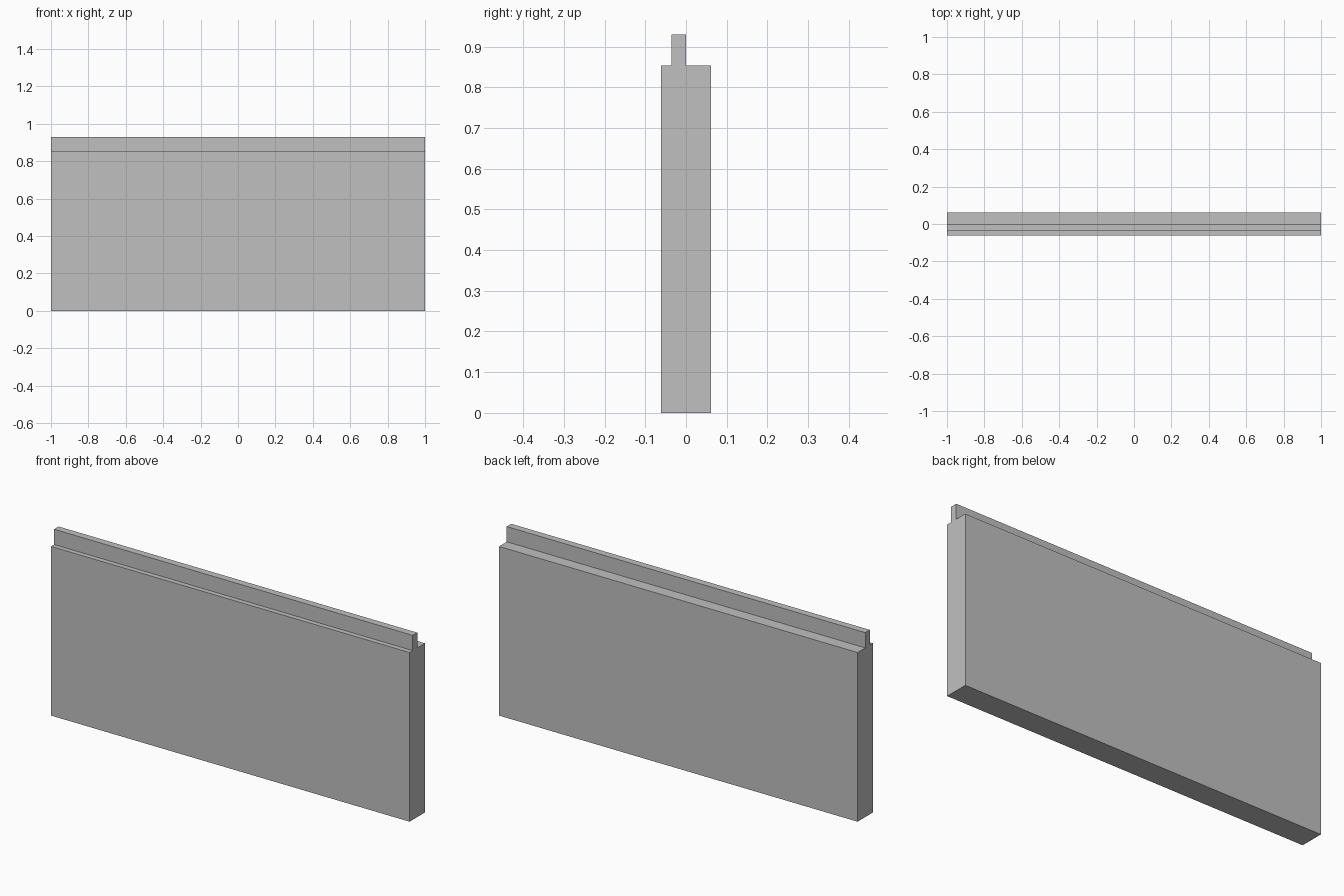
import bpy
import bmesh

cube = bpy.data.objects.get("Cube")
if cube:
    bpy.data.objects.remove(cube, do_unlink=True)

GREY = (0.53, 0.53, 0.53, 1.0)
HALF_LENGTH = 1.0
HALF_DEPTH = 0.061
SHOULDER = 0.853
TOP = 0.93
TONGUE_FRONT, TONGUE_BACK = -0.036, 0.0

# Plain grey material
grey = bpy.data.materials.new("light_grey")
grey.use_nodes = True
grey.diffuse_color = GREY
grey.node_tree.nodes["Principled BSDF"].inputs["Base Color"].default_value = GREY

# Panel cross-section (y, z) with its off-centre tongue along the top
profile = [
    (-HALF_DEPTH, 0), (HALF_DEPTH, 0), (HALF_DEPTH, SHOULDER),
    (TONGUE_BACK, SHOULDER), (TONGUE_BACK, TOP),
    (TONGUE_FRONT, TOP), (TONGUE_FRONT, SHOULDER), (-HALF_DEPTH, SHOULDER),
]

# Extrude the section along the panel's length
bm = bmesh.new()
end = bm.faces.new([bm.verts.new((-HALF_LENGTH, y, z)) for y, z in profile])
extruded = bmesh.ops.extrude_face_region(bm, geom=[end], use_keep_orig=True)
verts = [g for g in extruded["geom"] if isinstance(g, bmesh.types.BMVert)]
bmesh.ops.translate(bm, verts=verts, vec=(2 * HALF_LENGTH, 0, 0))
bmesh.ops.recalc_face_normals(bm, faces=bm.faces)

mesh = bpy.data.meshes.new("tongued_panel")
bm.to_mesh(mesh)
bm.free()
mesh.materials.append(grey)
panel = bpy.data.objects.new("tongued_panel", mesh)
bpy.context.collection.objects.link(panel)
